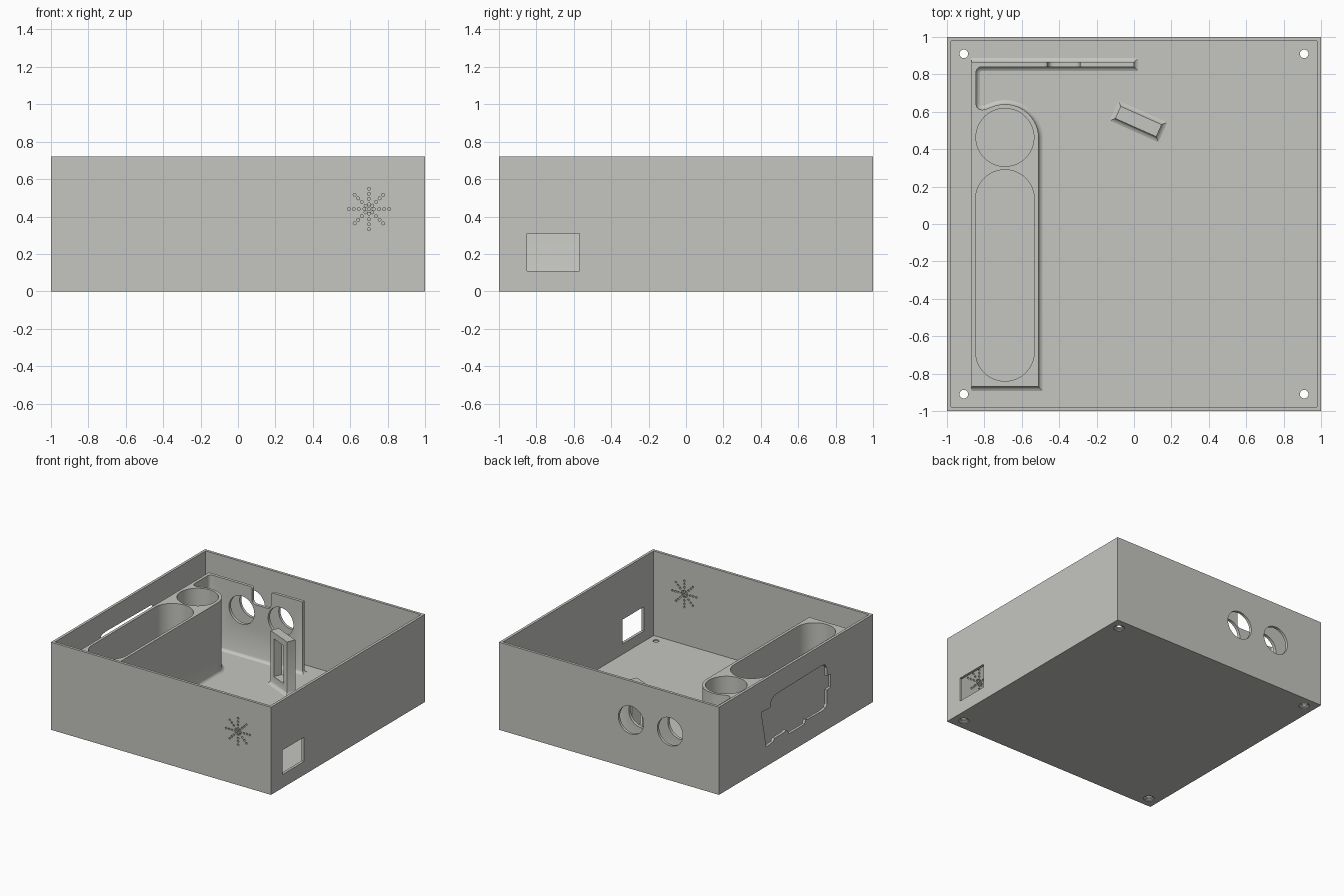
import bpy, bmesh, math
from mathutils import Vector, Matrix

if "Cube" in bpy.data.objects:
    bpy.data.objects.remove(bpy.data.objects["Cube"])

grey = bpy.data.materials.new("warm_grey_plastic")
grey.diffuse_color = (0.56, 0.56, 0.53, 1)
grey.use_nodes = True
grey.node_tree.nodes["Principled BSDF"].inputs["Base Color"].default_value = grey.diffuse_color

AXES = {"z": lambda u, v, w: (u, v, w),
        "y": lambda u, v, w: (u, w, v),
        "x": lambda u, v, w: (w, u, v)}


def arc(cx, cy, r, a0, a1, n):
    return [(cx + r * math.cos(math.radians(a0 + (a1 - a0) * i / n)),
             cy + r * math.sin(math.radians(a0 + (a1 - a0) * i / n))) for i in range(n + 1)]


def circle(cx, cy, r, n=40):
    return arc(cx, cy, r, 0, 360, n)[:-1]


def rect(x0, x1, y0, y1):
    return [(x0, y0), (x1, y0), (x1, y1), (x0, y1)]


def grow(pts, d):
    """Move a counter-clockwise outline outward by d."""
    out = []
    for i, p in enumerate(pts):
        p = Vector(p)
        e1 = (p - Vector(pts[i - 1])).normalized()
        e2 = (Vector(pts[(i + 1) % len(pts)]) - p).normalized()
        n1, n2 = Vector((e1.y, -e1.x)), Vector((e2.y, -e2.x))
        out.append(p + (n1 + n2) * d / (1 + n1.dot(n2)))
    return out


def add_prism(bm, pts, levels, axis="z", min_u=-9):
    """Loft an outline through (height, outward offset) levels."""
    rings = [[bm.verts.new(AXES[axis](max(u, min_u), v, w)) for u, v in grow(pts, d)]
             for w, d in levels]
    for a, b in zip(rings, rings[1:]):
        for i in range(len(a)):
            j = (i + 1) % len(a)
            bm.faces.new((a[i], a[j], b[j], b[i]))
    bm.faces.new(rings[0][::-1])
    bm.faces.new(rings[-1])


def make(name, prisms):
    bm = bmesh.new()
    for p in prisms:
        add_prism(bm, *p)
    bmesh.ops.recalc_face_normals(bm, faces=bm.faces)
    me = bpy.data.meshes.new(name)
    bm.to_mesh(me)
    bm.free()
    me.materials.append(grey)
    ob = bpy.data.objects.new(name, me)
    bpy.context.collection.objects.link(ob)
    return ob


def cut(ob, name, prisms):
    cutter = make(name, prisms)
    cutter.matrix_world = ob.matrix_world
    cutter.hide_render = True
    bpy.context.view_layer.update()
    mod = ob.modifiers.new(name, "BOOLEAN")
    mod.operation, mod.solver, mod.object = "DIFFERENCE", "EXACT", cutter
    bpy.context.view_layer.objects.active = ob
    bpy.ops.object.modifier_apply(modifier=mod.name)
    bpy.data.objects.remove(cutter)


def smooth(ob):
    bpy.ops.object.select_all(action="DESELECT")
    ob.select_set(True)
    bpy.context.view_layer.objects.active = ob
    bpy.ops.object.shade_smooth_by_angle(angle=math.radians(30))


H, WALL, FLOOR, TOP = 0.72, 0.022, 0.025, 0.615
IN = 1 - WALL

# open case
case = make("case", [(rect(-1, 1, -1, 1), [(0, 0), (H, 0)])])
cut(case, "cavity", [(rect(-IN, IN, -IN, IN), [(FLOOR, 0), (1, 0)])])

# countersunk screw holes in the floor
cut(case, "screw_holes", [(circle(sx * .91, sy * .91, .023, 24),
                           [(-.01, .017), (.006, .017), (.014, 0), (.1, 0)])
                          for sx in (-1, 1) for sy in (-1, 1)])

# sound holes in a star pattern on the front
dots = [(.70, .44)]
for k in range(8):
    a = k * math.pi / 4
    dots += [(.70 + r * math.cos(a), .44 + r * math.sin(a)) for r in (.025, .054, .081, .108)]
cut(case, "sound_holes", [(circle(x, z, .008, 12), [(-1.1, 0), (-.9, 0)], "y") for x, z in dots])

# rectangular window on the right
cut(case, "side_window", [(rect(-.85, -.57, .11, .31), [(.9, 0), (1.1, 0)], "x")])

# irregular opening on the left
opening = [(.386, .16), (.45, .467), (.335, .46), (.32, .515), (.27, .545), (-.32, .553),
           (-.375, .545), (-.4, .508), (-.4, .442), (-.45, .44), (-.45, .33), (-.4, .327),
           (-.4, .21), (-.385, .185), (-.335, .178), (-.15, .18), (-.125, .19), (-.11, .155),
           (.09, .155), (.11, .185), (.13, .2), (.16, .19), (.28, .19), (.3, .165)]
cut(case, "left_opening", [(opening[::-1], [(-1.1, 0), (-.9, 0)], "x")])

# two round holes through the back wall and the inner panel
ports = [(circle(x, .40, .115, 48), [(.7, 0), (1.1, 0)], "y") for x in (-.2, -.555)]
cut(case, "back_ports", ports)
smooth(case)

# battery holder joined to the inner back panel, with a flared foot
outline = ([(-.87, -.87), (-.51, -.87)] + arc(-.69, .46, .18, 0, 112, 28)
           + [(-.79, .615), (-.81, .61), (-.83, .614), (-.842, .628), (-.845, .645)]
           + arc(-.815, .81, .03, 180, 90, 6) + [(0, .84), (0, .865), (-.87, .865)])
foot = [(FLOOR - .01, .022), (FLOOR, .022), (FLOOR + .004, .012),
        (FLOOR + .012, .004), (FLOOR + .022, 0), (TOP, 0)]
holder = make("battery_holder_and_panel", [(outline, foot, "z", -.87)])
stadium = arc(-.69, .133, .157, 0, 180, 24) + arc(-.69, -.683, .157, 180, 360, 24)
cut(holder, "battery_wells", [(stadium, [(-.1, 0), (1, 0)]),
                              (circle(-.69, .463, .155, 48), [(-.1, 0), (1, 0)])])
cut(holder, "panel_ports", ports)

# rounded notch in the top of the panel
notch = (arc(-.43, .507, .03, 180, 270, 6) + arc(-.32, .507, .03, 270, 360, 6)
         + arc(-.27, TOP - .02, .02, 180, 90, 4) + [(-.27, .7), (-.48, .7)]
         + arc(-.48, TOP - .02, .02, 90, 0, 4))
cut(holder, "panel_notch", [(notch, [(.75, 0), (.95, 0)], "y")])
smooth(holder)

# turned bracket with a tall slot
bracket = make("slotted_bracket", [(rect(-.12, .12, -.036, .036),
                                    [(z, d) for z, d in foot[:-1]] + [(.46, 0)])])
bracket.matrix_world = Matrix.Translation((.024, .548, 0)) @ Matrix.Rotation(math.radians(-24), 4, "Z")
cut(bracket, "bracket_slot", [(rect(-.07, .07, .10, .41), [(-.2, 0), (.2, 0)], "y")])
smooth(bracket)
